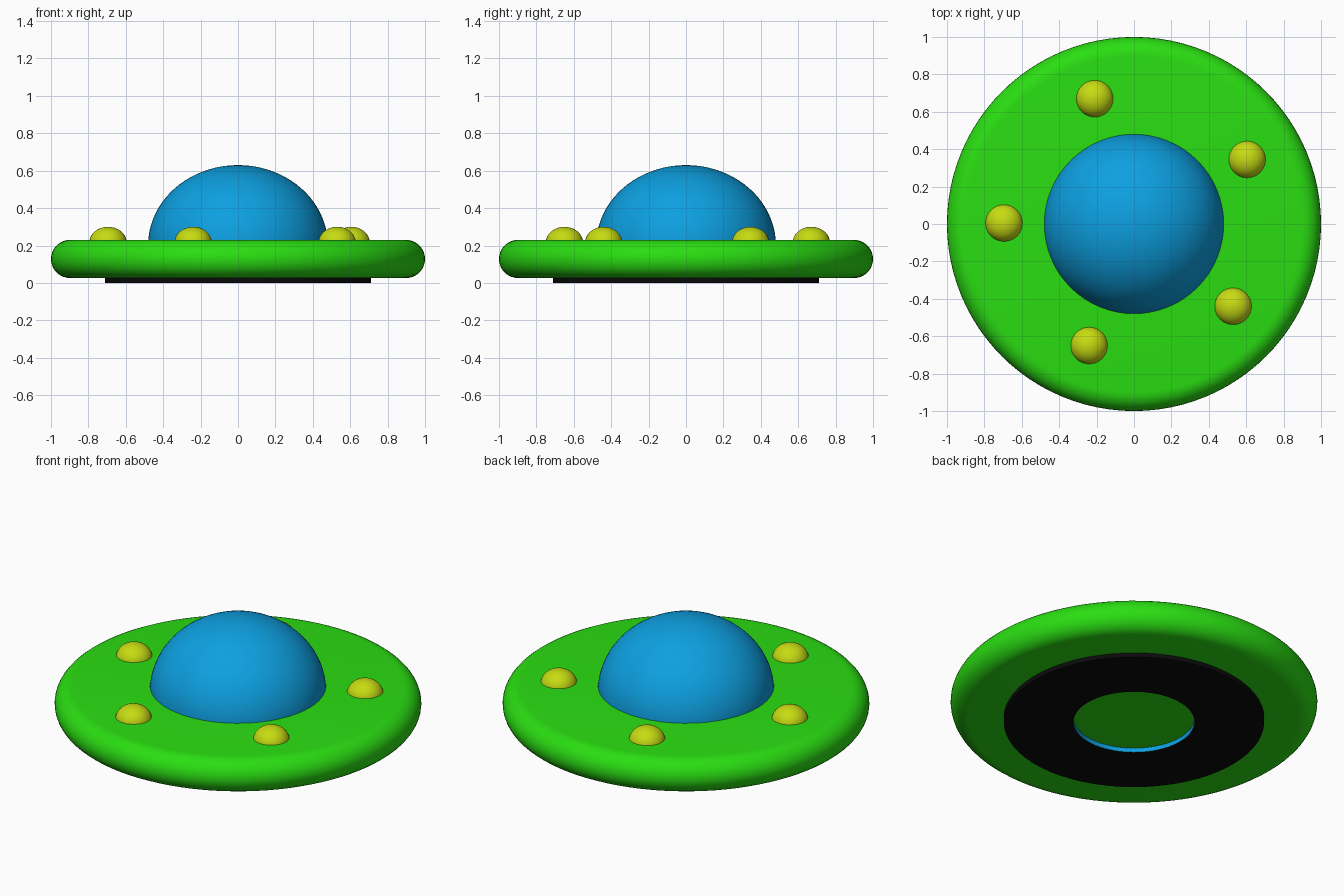
import bpy, bmesh
from math import sin, cos, pi, radians

if "Cube" in bpy.data.objects:
    bpy.data.objects.remove(bpy.data.objects["Cube"])


def material(name, rgb):
    m = bpy.data.materials.new(name)
    m.diffuse_color = (*rgb, 1)
    m.use_nodes = True
    m.node_tree.nodes["Principled BSDF"].inputs["Base Color"].default_value = m.diffuse_color
    return m


green = material("green", (0.023, 0.73, 0.006))
blue = material("blue", (0.004, 0.35, 0.75))
yellow = material("yellow", (0.57, 0.71, 0.006))
black = material("black", (0.003, 0.003, 0.003))


def lathe(name, profile, mats, segments, location=(0, 0, 0), closed=False):
    """Spin an (r, z) profile around the z axis."""
    bm = bmesh.new()
    verts = [bm.verts.new((r, 0, z)) for r, z in profile]
    edges = [bm.edges.new(p) for p in zip(verts, verts[1:])]
    if closed:
        edges.append(bm.edges.new((verts[-1], verts[0])))
    bmesh.ops.spin(bm, geom=verts + edges, cent=(0, 0, 0), axis=(0, 0, 1),
                   angle=2 * pi, steps=segments)
    bmesh.ops.remove_doubles(bm, verts=bm.verts, dist=1e-4)
    bmesh.ops.recalc_face_normals(bm, faces=bm.faces)
    mesh = bpy.data.meshes.new(name)
    bm.to_mesh(mesh)
    bm.free()
    for m in mats:
        mesh.materials.append(m)
    obj = bpy.data.objects.new(name, mesh)
    obj.location = location
    bpy.context.collection.objects.link(obj)
    bpy.ops.object.select_all(action='DESELECT')
    obj.select_set(True)
    bpy.context.view_layer.objects.active = obj
    bpy.ops.object.shade_smooth_by_angle(angle=radians(35))
    return obj


def cap(radius, height, steps):
    """Upper half of an ellipse, closed underneath."""
    arc = [(radius * cos(pi / 2 * i / steps), height * sin(pi / 2 * i / steps))
           for i in range(steps)]
    return [(0, 0)] + arc + [(0, height)]


# Saucer body with a fully rounded rim
rim, mid = 0.102, 0.128
arc = [(1 - rim + rim * cos(a), mid + rim * sin(a))
       for a in (-pi / 2 + pi * i / 16 for i in range(17))]
lathe("saucer_body", [(0, mid - rim)] + arc + [(0, mid + rim)], [green], 96)

# Cockpit dome
lathe("dome", cap(0.481, 0.43, 20), [blue], 64, (0, 0, 0.2))

# Five lights around the dome
spots = [(-0.695, 0.005), (-0.21, 0.67), (0.605, 0.345), (0.53, -0.44), (-0.24, -0.65)]
for i, (x, y) in enumerate(spots, 1):
    lathe(f"light_{i}", cap(0.1, 0.085, 10), [yellow], 32, (x, y, 0.215))

# Base ring underneath, black with a blue inner wall
ring = lathe("base_ring", [(0.33, 0), (0.71, 0), (0.71, 0.03), (0.33, 0.03)],
             [black, blue], 64, closed=True)
for face in ring.data.polygons:
    if face.center.xy.length < 0.34:
        face.material_index = 1
